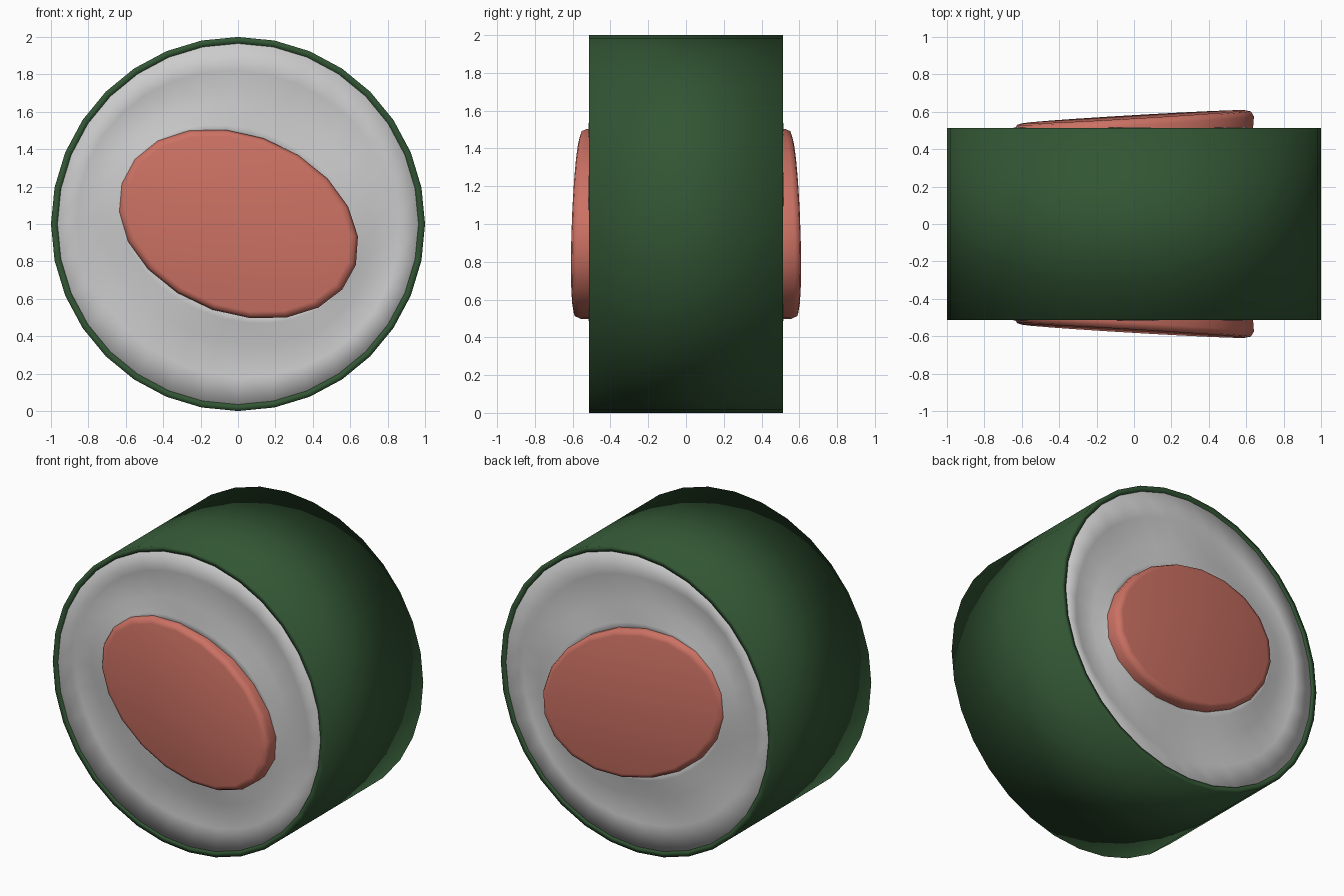
import bpy, bmesh, math

if "Cube" in bpy.data.objects:
    bpy.data.objects.remove(bpy.data.objects["Cube"])

CZ = 1.0          # height of the roll axis
HALF = 0.513      # half length of the wrap
TILT = math.radians(-22)


def material(name, rgb):
    m = bpy.data.materials.new(name)
    m.diffuse_color = (*rgb, 1)
    m.use_nodes = True
    m.node_tree.nodes["Principled BSDF"].inputs["Base Color"].default_value = m.diffuse_color
    return m


def loft(name, rings, mat, loop=False):
    """Skin a list of equal-length rings; loop joins last to first, else cap ends."""
    bm = bmesh.new()
    vs = [[bm.verts.new(p) for p in ring] for ring in rings]
    n = len(vs[0])
    pairs = list(zip(vs, vs[1:])) + ([(vs[-1], vs[0])] if loop else [])
    for a, b in pairs:
        for i in range(n):
            j = (i + 1) % n
            bm.faces.new((a[i], a[j], b[j], b[i]))
    if not loop:
        bm.faces.new(vs[0])
        bm.faces.new(vs[-1])
    bmesh.ops.recalc_face_normals(bm, faces=bm.faces)
    for f in bm.faces:
        f.smooth = True
    me = bpy.data.meshes.new(name)
    bm.to_mesh(me)
    bm.free()
    me.materials.append(mat)
    ob = bpy.data.objects.new(name, me)
    bpy.context.collection.objects.link(ob)
    return ob


def circle(r, y, n=32):
    return [(r * math.sin(2 * math.pi * i / n), y,
             CZ + r * math.cos(2 * math.pi * i / n)) for i in range(n)]


def ellipse(scale, n):
    """Tilted filling outline, as (x, z offset) pairs starting near the top."""
    pts = []
    for i in range(n):
        t = math.pi / 2 - TILT - 2 * math.pi * i / n
        u, v = 0.668 * scale * math.cos(t), 0.477 * scale * math.sin(t)
        pts.append((u * math.cos(TILT) - v * math.sin(TILT),
                    u * math.sin(TILT) + v * math.cos(TILT)))
    return pts


green = material("seaweed_green", (0.032, 0.092, 0.034))
white = material("rice_white", (0.6, 0.6, 0.6))
pink = material("salmon_pink", (0.6, 0.165, 0.125))

# Seaweed wrap: thin smooth-shaded tube
loft("seaweed_wrap", [circle(1.0, -HALF), circle(1.0, HALF),
                      circle(0.965, HALF), circle(0.965, -HALF)], green, loop=True)


# Rice: ring with softly dished ends that rise again around the filling
def rice_ring(t, depth, side, n=32):
    ring = []
    for (ox, _, oz), (ex, ez) in zip(circle(0.97, 0, n), ellipse(0.93, n)):
        x = ox + (ex - ox) * t
        z = (oz - CZ) + (ez - (oz - CZ)) * t
        lump = 0.012 * math.sin(math.pi * t) * math.sin(5 * math.atan2(z, x))
        ring.append((x, side * (depth + lump), CZ + z))
    return ring


profile = [(0, 0.508), (0.3, 0.482), (0.65, 0.485), (0.88, 0.512), (1, 0.515)]
rings = [rice_ring(t, d, -1) for t, d in profile]
rings += [rice_ring(t, d, 1) for t, d in reversed(profile)]
loft("rice", rings, white, loop=True)


# Salmon filling: tilted oval bar with slanted, slightly rounded ends
def salmon_ring(scale, inset, side):
    return [(x, side * (0.573 + 0.055 * x - 0.02 * z - inset), CZ + z)
            for x, z in ellipse(scale, 20)]


ends = [(0.93, 0.0), (0.975, 0.007), (1.0, 0.035), (0.99, 0.12)]
rings = [salmon_ring(s, d, -1) for s, d in ends]
rings += [salmon_ring(s, d, 1) for s, d in reversed(ends)]
salmon = loft("salmon_filling", rings, pink)
bpy.context.view_layer.objects.active = salmon
salmon.select_set(True)
bpy.ops.object.shade_smooth_by_angle(angle=math.radians(50))
